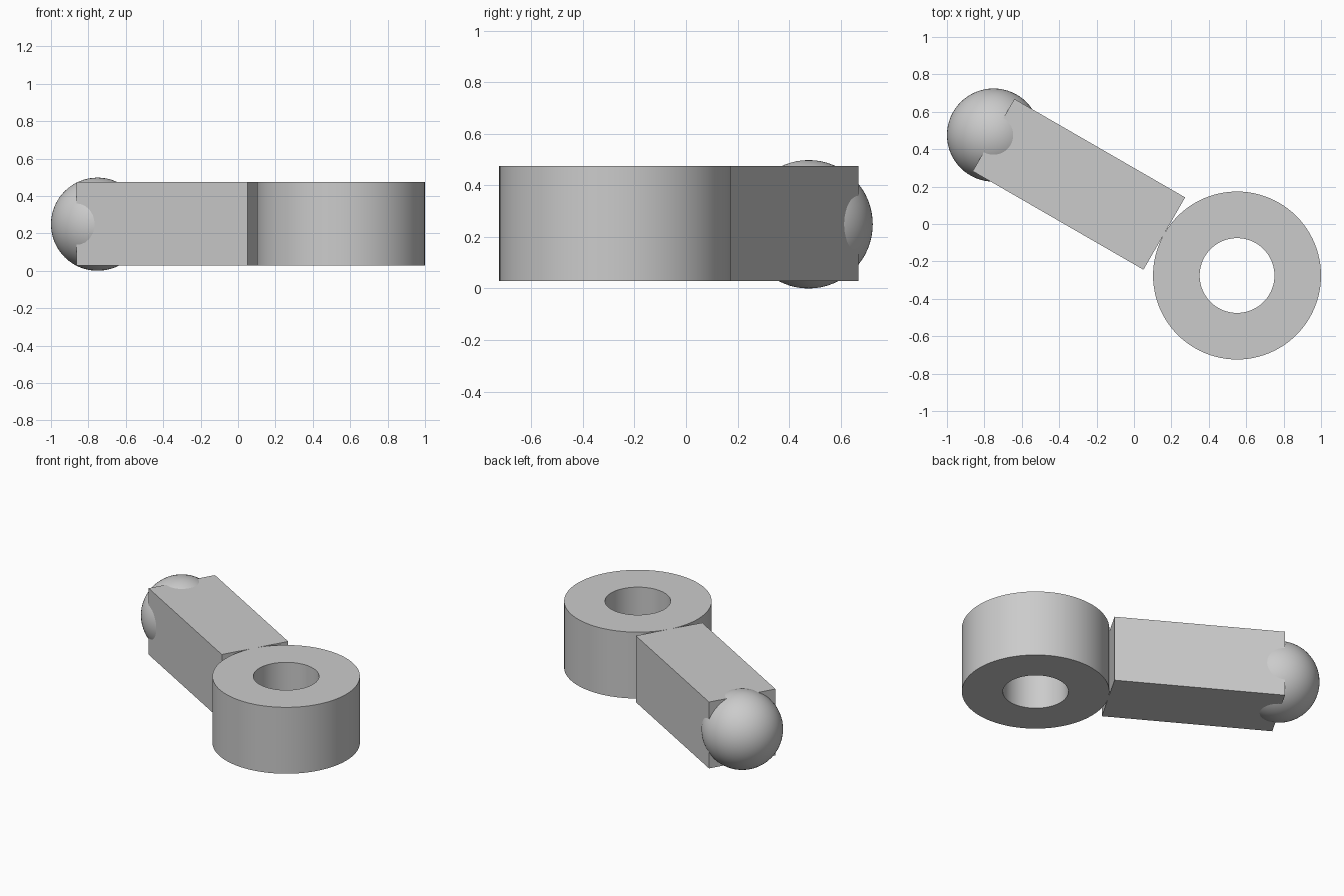
import bpy
import math
from mathutils import Vector

default_cube = bpy.data.objects.get("Cube")
if default_cube:
    bpy.data.objects.remove(default_cube, do_unlink=True)

# Single plain grey material
GREY = (0.6, 0.6, 0.6, 1)
grey = bpy.data.materials.new("light grey")
grey.use_nodes = True
grey.diffuse_color = GREY
grey.node_tree.nodes["Principled BSDF"].inputs["Base Color"].default_value = GREY

BALL_R, RING_R, HOLE_R = 0.249, 0.449, 0.2
THICK = 0.446
ball_pos = Vector((-0.751, 0.4755, 0.249))
ring_pos = Vector((0.551, -0.2755, 0.2515))


def finish(name, smooth=True):
    obj = bpy.context.object
    obj.name = name
    obj.data.materials.append(grey)
    if smooth:
        bpy.ops.object.shade_smooth_by_angle(angle=math.radians(30))
    return obj


# Ball at the far end of the arm
bpy.ops.mesh.primitive_uv_sphere_add(segments=64, ring_count=32, radius=BALL_R, location=ball_pos)
finish("ball_end")

# Square arm running from the ball centre to the rim of the ring
span = ring_pos - ball_pos
span.z = 0
length = span.length - RING_R
mid = ball_pos + span.normalized() * length / 2
bpy.ops.mesh.primitive_cube_add(size=1, location=(mid.x, mid.y, ring_pos.z),
                                rotation=(0, 0, math.atan2(span.y, span.x)))
arm = finish("square_arm", smooth=False)
arm.scale = (length, THICK, THICK)

# Ring eye: a rectangular section lathed around z
section = [(HOLE_R, -THICK / 2), (RING_R, -THICK / 2), (RING_R, THICK / 2), (HOLE_R, THICK / 2)]
STEPS = 96
verts, faces = [], []
for i in range(STEPS):
    a = math.tau * i / STEPS
    verts += [(r * math.cos(a), r * math.sin(a), z) for r, z in section]
    here, there = i * 4, (i + 1) % STEPS * 4
    for k in range(4):
        n = (k + 1) % 4
        faces.append((here + k, there + k, there + n, here + n))
mesh = bpy.data.meshes.new("ring_eye")
mesh.from_pydata(verts, [], faces)
ring = bpy.data.objects.new("ring_eye", mesh)
ring.location = ring_pos
bpy.context.collection.objects.link(ring)
bpy.ops.object.select_all(action="DESELECT")
ring.select_set(True)
bpy.context.view_layer.objects.active = ring
finish("ring_eye")
